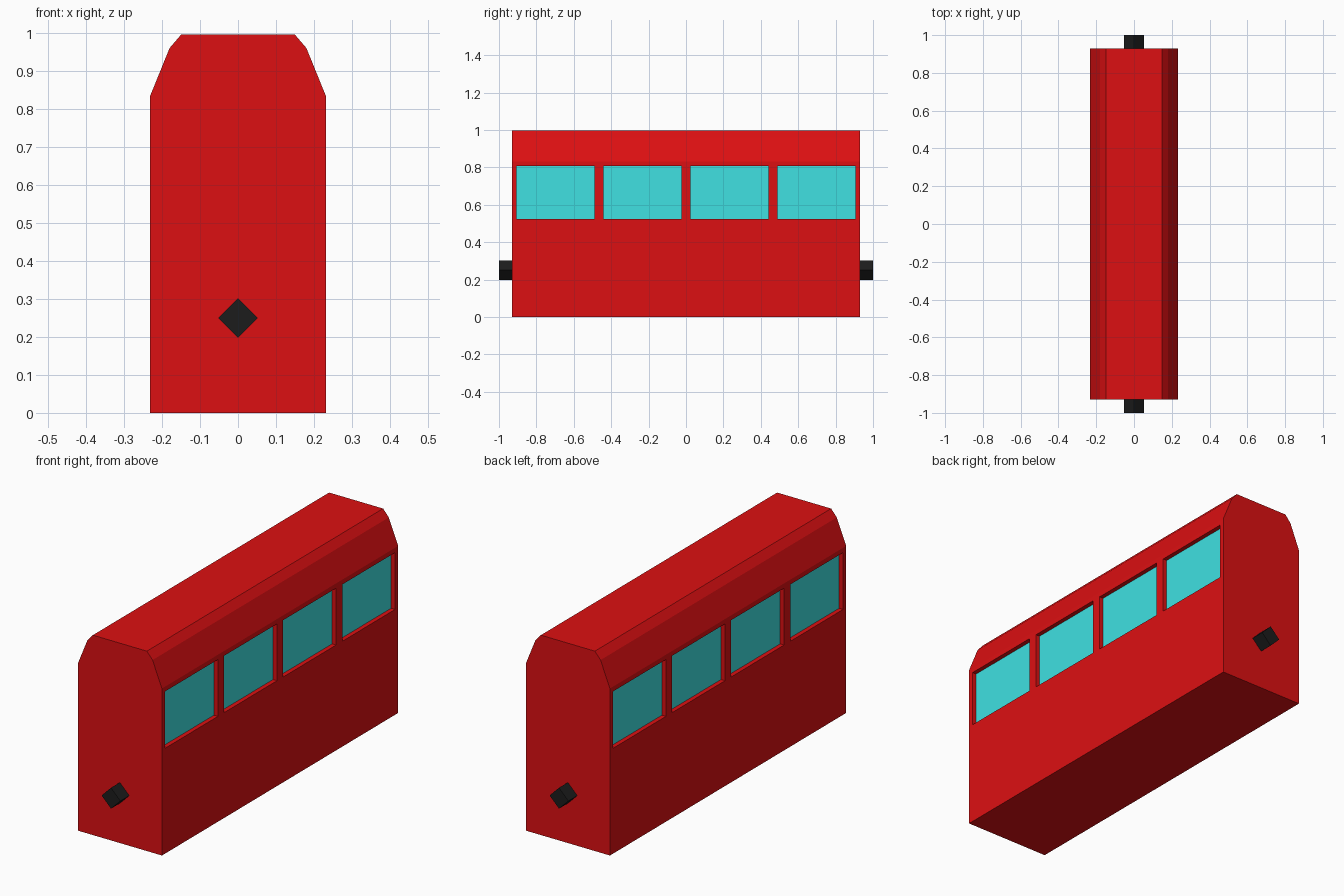
import bpy, bmesh
from math import radians
from mathutils import Matrix

if "Cube" in bpy.data.objects:
    bpy.data.objects.remove(bpy.data.objects["Cube"])


def material(name, rgb):
    m = bpy.data.materials.new(name)
    m.diffuse_color = (*rgb, 1)
    m.use_nodes = True
    m.node_tree.nodes["Principled BSDF"].inputs["Base Color"].default_value = m.diffuse_color
    return m


def make_object(name, bm, mat=None):
    bmesh.ops.recalc_face_normals(bm, faces=bm.faces)
    mesh = bpy.data.meshes.new(name)
    bm.to_mesh(mesh)
    bm.free()
    ob = bpy.data.objects.new(name, mesh)
    bpy.context.collection.objects.link(ob)
    if mat:
        mesh.materials.append(mat)
    return ob


def add_box(bm, lo, hi):
    mid = [(a + b) / 2 for a, b in zip(lo, hi)]
    size = [b - a for a, b in zip(lo, hi)]
    bmesh.ops.create_cube(bm, size=1, matrix=Matrix.Translation(mid) @ Matrix.Diagonal((*size, 1)))


red = material("red_paint", (0.72, 0.005, 0.006))
cyan = material("window_glass", (0.05, 0.75, 0.76))
black = material("black_metal", (0.012, 0.012, 0.012))

HALF_W, HALF_L, RECESS = 0.232, 0.93, 0.024

# Carriage body: roof profile extruded along its length
half = [(HALF_W, 0), (HALF_W, 0.832), (0.18, 0.96), (0.149, 0.996)]
profile = half + [(-x, z) for x, z in reversed(half)]
bm = bmesh.new()
face = bm.faces.new([bm.verts.new((x, -HALF_L, z)) for x, z in profile])
ext = bmesh.ops.extrude_face_region(bm, geom=[face])
bmesh.ops.translate(bm, vec=(0, 2 * HALF_L, 0),
                    verts=[g for g in ext["geom"] if isinstance(g, bmesh.types.BMVert)])
body = make_object("carriage_body", bm, red)

# Window recesses and glass panes, four on each side
cut, glass = bmesh.new(), bmesh.new()
for side in (-1, 1):
    for i in range(4):
        yc = (i - 1.5) * 0.465
        for target, inner, outer in ((cut, HALF_W - RECESS, HALF_W + 0.05),
                                     (glass, HALF_W - RECESS - 0.01, HALF_W - RECESS + 0.002)):
            xs = sorted((side * inner, side * outer))
            add_box(target, (xs[0], yc - 0.208, 0.525), (xs[1], yc + 0.208, 0.808))
cutter = make_object("window_cutter", cut, red)
cutter.hide_render = True
cutter.hide_viewport = True
make_object("window_panes", glass, cyan)

mod = body.modifiers.new("window_recesses", "BOOLEAN")
mod.operation = "DIFFERENCE"
mod.solver = "EXACT"
mod.object = cutter

# Couplers: square bars standing on a corner at both ends
for name, s in (("front_coupler", -1), ("rear_coupler", 1)):
    bm = bmesh.new()
    bmesh.ops.create_cone(bm, cap_ends=True, segments=4, radius1=0.052, radius2=0.052, depth=0.08,
                          matrix=Matrix.Translation((0, s * 0.96, 0.25)) @ Matrix.Rotation(radians(90), 4, "X"))
    make_object(name, bm, black)
